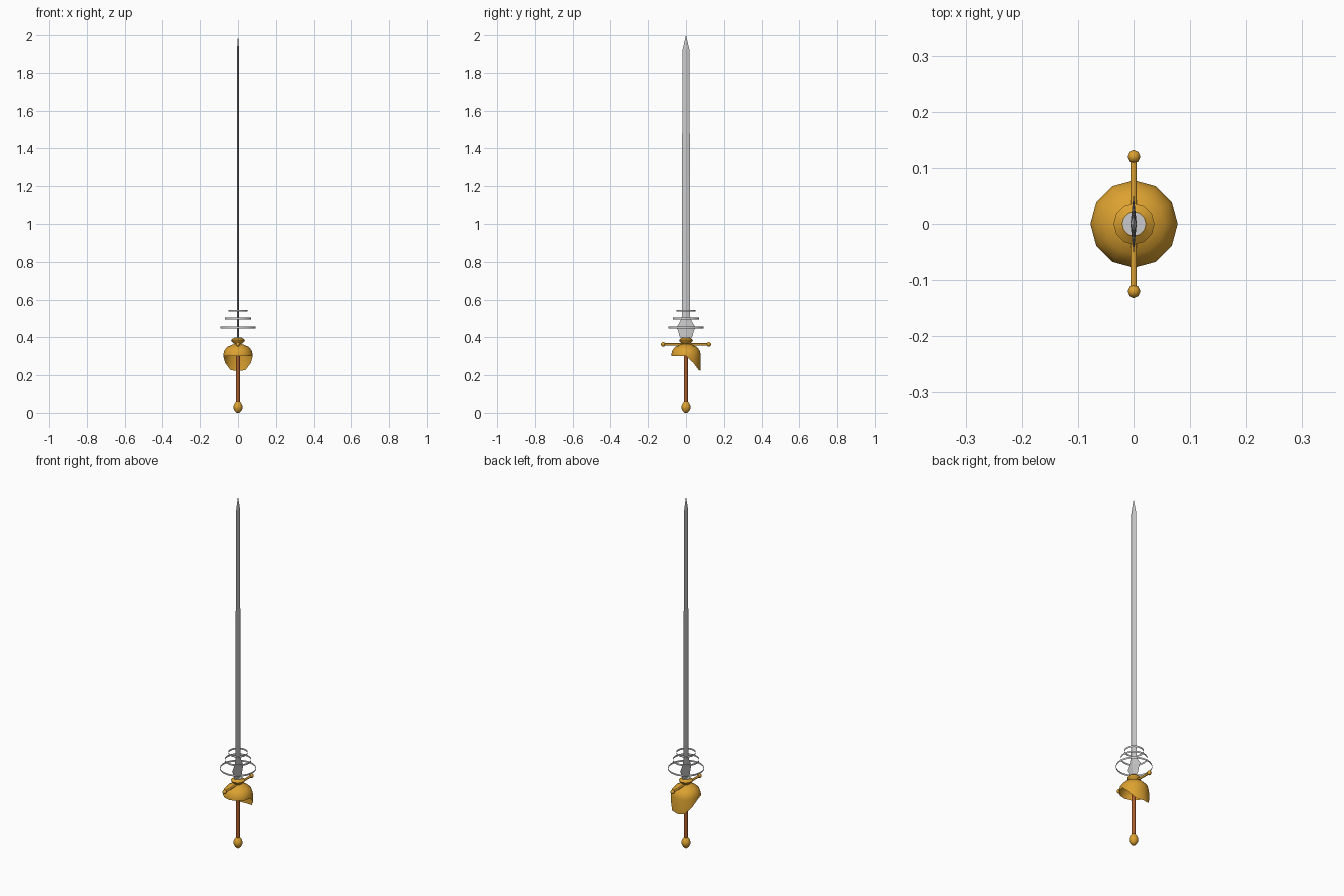
import bpy, bmesh, math
from mathutils import Matrix

if "Cube" in bpy.data.objects:
    bpy.data.objects.remove(bpy.data.objects["Cube"])


def material(name, rgb):
    m = bpy.data.materials.new(name)
    m.diffuse_color = (*rgb, 1)
    m.use_nodes = True
    m.node_tree.nodes["Principled BSDF"].inputs["Base Color"].default_value = m.diffuse_color
    return m


STEEL = material("steel", (0.60, 0.60, 0.61))
GOLD = material("gold", (0.72, 0.36, 0.03))
LEATHER = material("brown leather", (0.42, 0.11, 0.025))


def finish(bm, name, mat, smooth=None):
    """Turn a bmesh into an object; smooth is the sharp-edge angle in degrees."""
    bmesh.ops.remove_doubles(bm, verts=bm.verts, dist=1e-5)
    me = bpy.data.meshes.new(name)
    bm.normal_update()
    bm.to_mesh(me)
    bm.free()
    me.materials.append(mat)
    if smooth:
        me.polygons.foreach_set("use_smooth", [True] * len(me.polygons))
        me.set_sharp_from_angle(angle=math.radians(smooth))
    ob = bpy.data.objects.new(name, me)
    bpy.context.collection.objects.link(ob)
    return ob


def loft(bm, rings):
    """Bridge closed loops of points, lowest first, counter-clockwise."""
    loops = [[bm.verts.new(p) for p in ring] for ring in rings]
    for a, b in zip(loops, loops[1:]):
        n = len(a)
        for i in range(n):
            j = (i + 1) % n
            bm.faces.new((a[i], a[j], b[j], b[i]))
    return loops


def circle(r, z, n):
    return [(r * math.cos(2 * math.pi * i / n), r * math.sin(2 * math.pi * i / n), z)
            for i in range(n)]


def lathe(name, profile, mat, n=12, smooth=None, caps=True):
    bm = bmesh.new()
    loops = loft(bm, [circle(r, z, n) for r, z in profile])
    if caps:
        bm.faces.new(loops[0][::-1])
        bm.faces.new(loops[-1])
    return finish(bm, name, mat, smooth)


# Pommel and grip
lathe("pommel", [(0.008, 0), (0.017, 0.009), (0.0235, 0.024), (0.0235, 0.036),
                 (0.018, 0.05), (0.010, 0.06)], GOLD, 12, 50)
lathe("grip", [(0.010, 0.055), (0.010, 0.36)], LEATHER, 12, 40)

# Cup guard: a dome whose rim drops into a knuckle flap on the +y side
def rim_height(i):
    return {3: 0.223, 2: 0.227, 4: 0.227, 1: 0.265, 5: 0.265}.get(i, 0.302)

bm = bmesh.new()
rim = [(x, y, rim_height(i)) for i, (x, y, _) in enumerate(circle(0.078, 0, 12))]
loops = loft(bm, [rim, circle(0.078, 0.308, 12), circle(0.072, 0.332, 12),
                  circle(0.055, 0.35, 12), circle(0.032, 0.361, 12),
                  circle(0.012, 0.366, 12)])
bm.faces.new(loops[-1])
finish(bm, "cup_guard", GOLD, 60)

# Crossbar with a ball on each end
bm = bmesh.new()
bmesh.ops.create_cone(bm, cap_ends=True, segments=10, radius1=0.006, radius2=0.006, depth=0.236,
                      matrix=Matrix.Translation((0, 0, 0.363)) @ Matrix.Rotation(math.pi / 2, 4, 'X'))
finish(bm, "crossbar", GOLD, 40)
for side, label in ((-1, "front"), (1, "back")):
    bm = bmesh.new()
    bmesh.ops.create_uvsphere(bm, u_segments=8, v_segments=6, radius=0.012,
                              matrix=Matrix.Translation((0, side * 0.12, 0.363)))
    finish(bm, "crossbar_ball_" + label, GOLD, 50)

# Collar above the guard, with a steel seat for the blade
lathe("collar", [(0.012, 0.36), (0.034, 0.378), (0.037, 0.386), (0.022, 0.397)], GOLD, 12, 35)
lathe("blade_seat", [(0.021, 0.394), (0.021, 0.399)], STEEL, 16)

# Blade: diamond section with a flared base and a pointed tip
bm = bmesh.new()
stations = [(0.39, 0.024), (0.41, 0.036), (0.43, 0.040), (0.445, 0.046), (0.45, 0.054),
            (0.462, 0.044), (0.485, 0.030), (0.51, 0.0215), (1.27, 0.0205), (1.92, 0.0185)]
loops = loft(bm, [[(0.0055, 0, z), (0, w, z), (-0.0055, 0, z), (0, -w, z)] for z, w in stations])
bm.faces.new(loops[0][::-1])
tip = bm.verts.new((0, 0, 2.0))
for i in range(4):
    bm.faces.new((loops[-1][i], loops[-1][(i + 1) % 4], tip))
finish(bm, "blade", STEEL)

# Floating hoops: thin open bands
for k, (r, z) in enumerate(((0.092, 0.452), (0.068, 0.500), (0.050, 0.541))):
    lathe("hoop_%d" % (k + 1), [(r, z - 0.005), (r, z + 0.005)], STEEL, 32, 40, caps=False)
